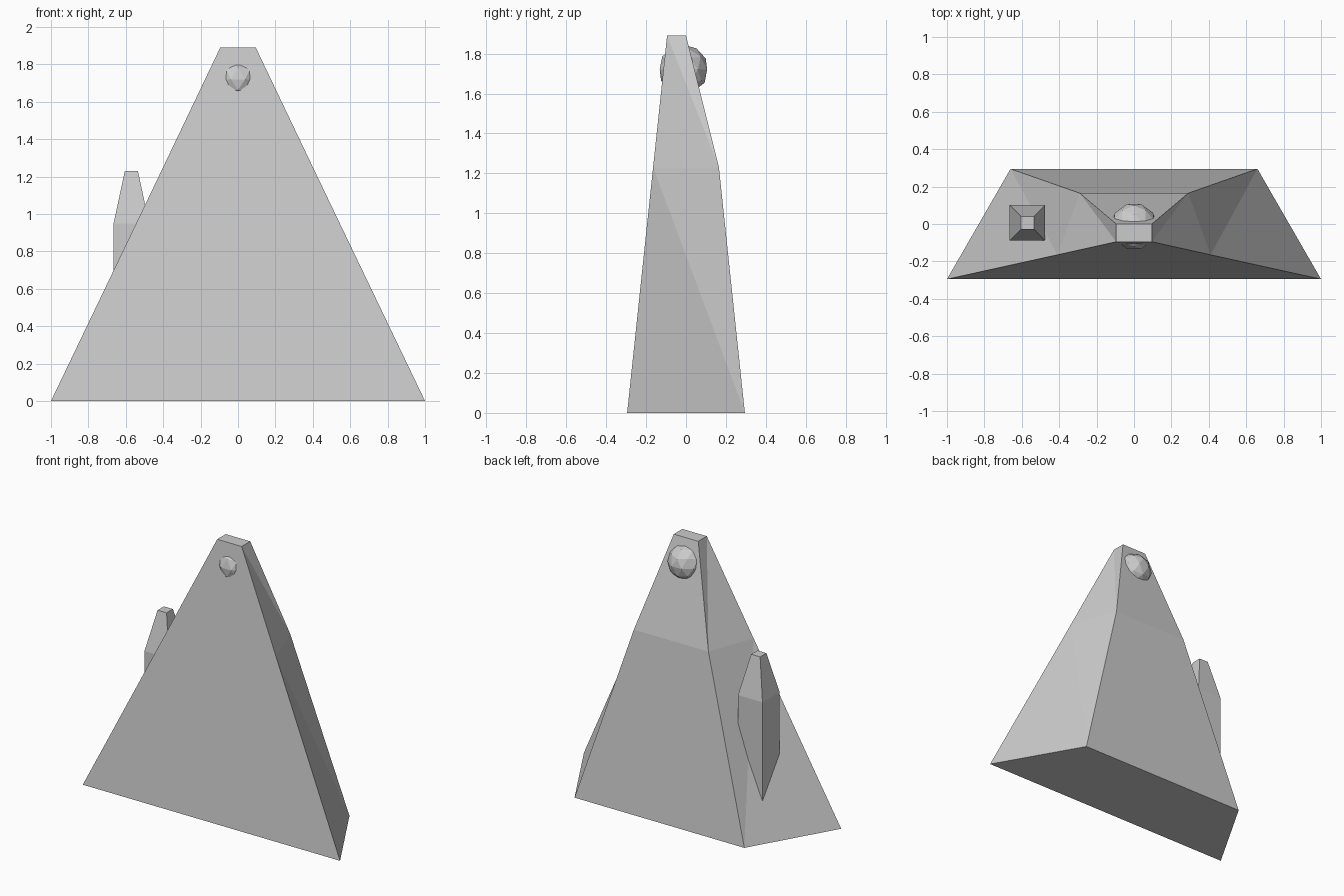
import bpy, bmesh
from mathutils import Matrix

if "Cube" in bpy.data.objects:
    bpy.data.objects.remove(bpy.data.objects["Cube"])


def finish(bm, name):
    bmesh.ops.recalc_face_normals(bm, faces=bm.faces)
    mesh = bpy.data.meshes.new(name)
    bm.to_mesh(mesh)
    bm.free()
    ob = bpy.data.objects.new(name, mesh)
    bpy.context.collection.objects.link(ob)
    return ob


def loft(name, rings):
    """Skin a stack of four-cornered rings and cap both ends."""
    bm = bmesh.new()
    loops = [[bm.verts.new(p) for p in ring] for ring in rings]
    for low, high in zip(loops, loops[1:]):
        for i in range(4):
            j = (i + 1) % 4
            # split the twisted side walls along the front-to-back diagonal
            if i == 1:
                bm.faces.new((low[i], low[j], high[i]))
                bm.faces.new((low[j], high[j], high[i]))
            elif i == 3:
                bm.faces.new((low[i], low[j], high[j]))
                bm.faces.new((low[i], high[j], high[i]))
            else:
                bm.faces.new((low[i], low[j], high[j], high[i]))
    bm.faces.new(loops[0][::-1])
    bm.faces.new(loops[-1])
    return finish(bm, name)


def ring(front_half, front_y, back_half, back_y, z, cx=0.0):
    return [(cx - front_half, front_y, z), (cx + front_half, front_y, z),
            (cx + back_half, back_y, z), (cx - back_half, back_y, z)]


# Tapered main body, with a bend two thirds of the way up the back
loft("main_body", [
    ring(1.0, -0.295, 0.66, 0.295, 0.0),
    ring(0.41, -0.165, 0.29, 0.165, 1.23),
    ring(0.095, -0.095, 0.095, 0.0, 1.89),
])

# Square side tower with a tapered cap, sunk into the left slope
loft("side_tower", [
    ring(h, 0.006 - h, h, 0.006 + h, z, -0.57)
    for h, z in ((0.095, 0.2), (0.095, 0.95), (0.035, 1.23))
])

# Faceted ball set into the upper back
bm = bmesh.new()
bmesh.ops.create_icosphere(
    bm, subdivisions=2, radius=0.125,
    matrix=Matrix.Translation((0, -0.013, 1.72)) @ Matrix.Rotation(1.5708, 4, 'Z'))
finish(bm, "back_ball")
